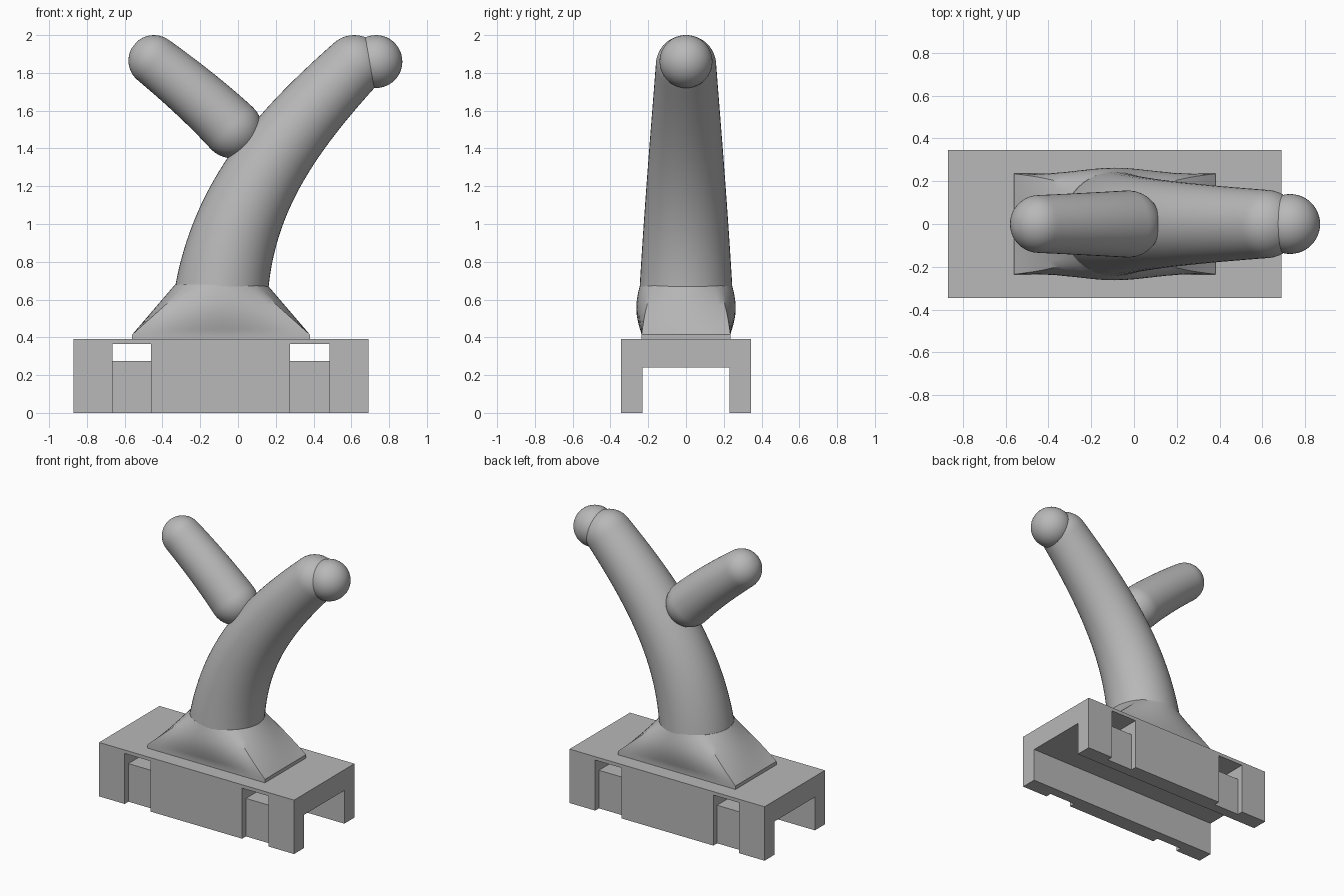
import bpy, math
from mathutils import Vector
from mathutils.geometry import interpolate_bezier

cube = bpy.data.objects.get("Cube")
if cube:
    bpy.data.objects.remove(cube, do_unlink=True)

grey = bpy.data.materials.new("plain grey")
grey.use_nodes = True
grey.diffuse_color = (0.48, 0.48, 0.48, 1)
grey.node_tree.nodes["Principled BSDF"].inputs["Base Color"].default_value = grey.diffuse_color

SIDES = 48


def make_object(name, verts, faces):
    mesh = bpy.data.meshes.new(name)
    mesh.from_pydata(verts, [], faces)
    mesh.materials.append(grey)
    obj = bpy.data.objects.new(name, mesh)
    bpy.context.collection.objects.link(obj)
    return obj


def select_only(obj):
    bpy.ops.object.select_all(action='DESELECT')
    obj.select_set(True)
    bpy.context.view_layer.objects.active = obj


def smooth(obj, degrees):
    select_only(obj)
    bpy.ops.object.shade_smooth_by_angle(angle=math.radians(degrees))


def box(name, x0, x1, y0, y1, z0, z1):
    verts = [(x, y, z) for z in (z0, z1) for x, y in ((x0, y0), (x1, y0), (x1, y1), (x0, y1))]
    faces = [(3, 2, 1, 0), (4, 5, 6, 7)]
    faces += [(i, (i + 1) % 4, (i + 1) % 4 + 4, i + 4) for i in range(4)]
    return make_object(name, verts, faces)


def cut(target, cutter):
    mod = target.modifiers.new("cut", 'BOOLEAN')
    mod.operation = 'DIFFERENCE'
    mod.solver = 'EXACT'
    mod.object = cutter
    select_only(target)
    bpy.ops.object.modifier_apply(modifier=mod.name)
    bpy.data.objects.remove(cutter, do_unlink=True)


def loft(name, rings, degrees):
    """Skin a list of equal rings and cap both ends."""
    n = len(rings[0])
    verts = [v for ring in rings for v in ring]
    faces = [(r * n + i, r * n + (i + 1) % n, (r + 1) * n + (i + 1) % n, (r + 1) * n + i)
             for r in range(len(rings) - 1) for i in range(n)]
    faces += [tuple(reversed(range(n))), tuple(range(len(verts) - n, len(verts)))]
    obj = make_object(name, verts, faces)
    smooth(obj, degrees)
    return obj


def limb(name, handles, r0, r1, round_start):
    """Tapered tube along a curve in the xz plane with rounded ends."""
    path = interpolate_bezier(*[Vector((x, 0, z)) for x, z in handles], 32)
    last = len(path) - 1
    stations = []
    for i, p in enumerate(path):
        tangent = (path[min(i + 1, last)] - path[max(i - 1, 0)]).normalized()
        stations.append((p, tangent, r0 + (r1 - r0) * i / last))
    arc = [math.radians(a) for a in range(9, 90, 9)]

    def cap(station, sign):
        p, t, r = station
        return [(p + t * sign * r * math.sin(a), t, r * math.cos(a)) for a in arc]

    start = cap(stations[0], -1)[::-1] if round_start else []
    stations = start + stations + cap(stations[-1], 1)
    rings = []
    for p, t, r in stations:
        across = Vector((0, 1, 0)).cross(t)
        rings.append([p + r * (across * math.cos(a) + Vector((0, 1, 0)) * math.sin(a))
                      for a in (math.tau * i / SIDES for i in range(SIDES))])
    return loft(name, rings, 50)


# Mounting block: channel underneath, clip recesses and cross windows
base = box("mounting_block", -0.87, 0.69, -0.345, 0.345, 0, 0.39)
cut(base, box("channel_cutter", -1, 1, -0.23, 0.23, -0.1, 0.24))
for x0, x1 in ((-0.665, -0.46), (0.275, 0.485)):
    cut(base, box("window_cutter", x0, x1, -0.5, 0.5, 0.275, 0.365))
    for y0, y1 in ((-0.5, -0.302), (0.302, 0.5)):
        cut(base, box("recess_cutter", x0, x1, y0, y1, -0.1, 0.365))

# Flared foot: rectangle blending into the round trunk
CORNERS = [(0.47, -0.235), (0.47, 0.235), (-0.47, 0.235), (-0.47, -0.235)]


def foot_ring(t, z):
    ring = []
    per = SIDES // 4
    for i in range(SIDES):
        side, f = i // per, (i % per) / per
        a, b = Vector(CORNERS[side]), Vector(CORNERS[(side + 1) % 4])
        angle = math.tau * i / SIDES - math.pi / 4
        disc = Vector((math.cos(angle), math.sin(angle))) * 0.243
        p = a.lerp(b, f).lerp(disc, t)
        p.y += 0.024 * math.sin(math.pi * t) * math.sin(angle) ** 3
        ring.append((p.x - 0.09, p.y, z))
    return ring


levels = [i / 10 for i in range(11)]
loft("flared_foot", [foot_ring(0, 0.385)] + [foot_ring(t, 0.415 + 0.265 * t) for t in levels], 30)

# Trunk, side branch and end knob
limb("trunk", [(-0.09, 0.62), (-0.03, 1.12), (0.23, 1.46), (0.615, 1.84)], 0.248, 0.16, False)
limb("side_branch", [(-0.03, 1.505), (-0.15, 1.625), (-0.29, 1.745), (-0.445, 1.865)],
     0.157, 0.135, True)
bpy.ops.mesh.primitive_uv_sphere_add(segments=SIDES, ring_count=24, radius=0.14,
                                     location=(0.73, 0, 1.86))
knob = bpy.context.object
knob.name = "end_knob"
knob.data.materials.append(grey)
smooth(knob, 50)
